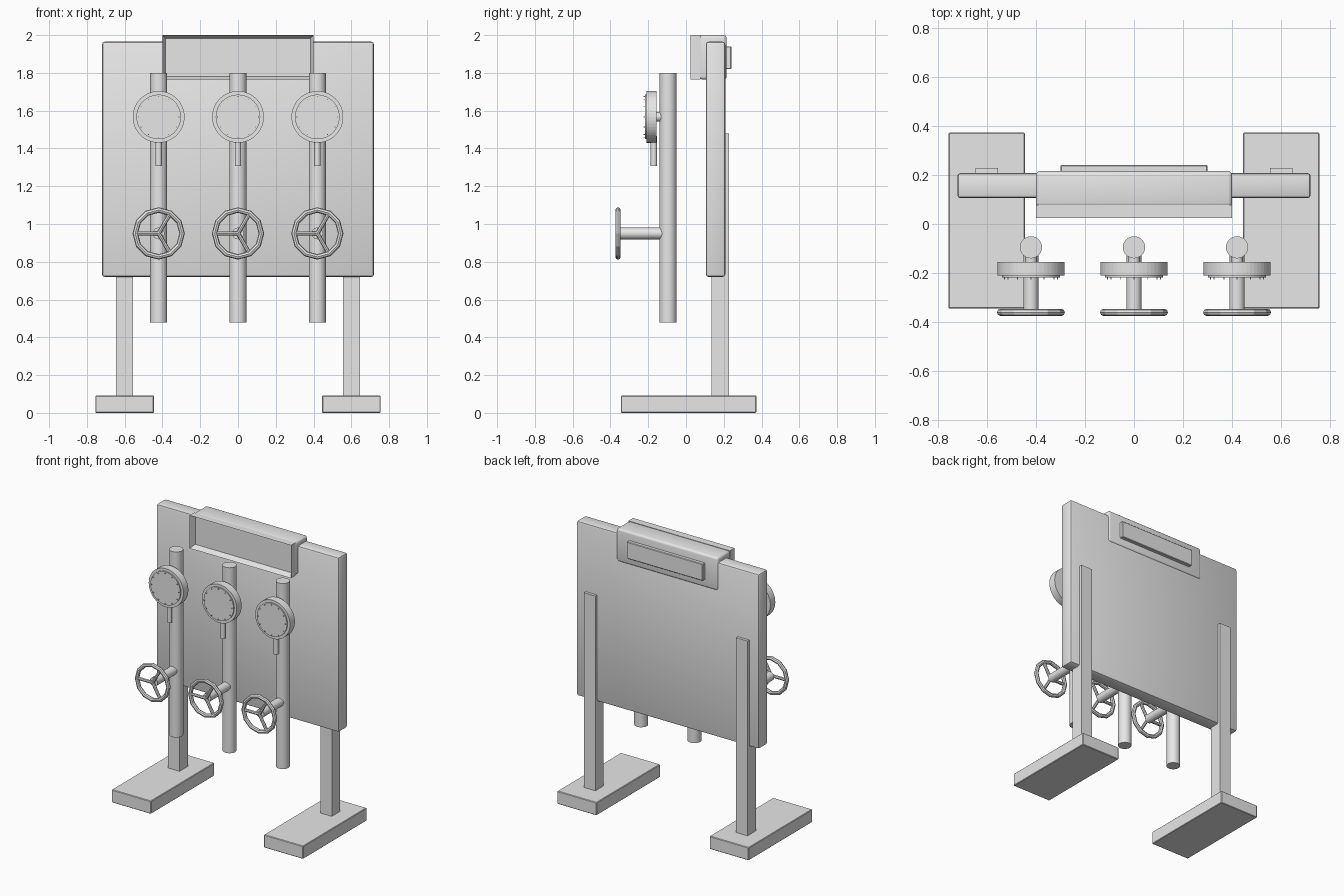
import bpy, bmesh, math
from mathutils import Matrix, Vector

if "Cube" in bpy.data.objects:
    bpy.data.objects.remove(bpy.data.objects["Cube"], do_unlink=True)

grey = bpy.data.materials.new("light grey")
grey.use_nodes = True
grey.diffuse_color = (0.8, 0.8, 0.8, 1)
grey.node_tree.nodes["Principled BSDF"].inputs["Base Color"].default_value = (0.8, 0.8, 0.8, 1)


def finish(name, bm, smooth=False):
    bmesh.ops.recalc_face_normals(bm, faces=bm.faces)
    mesh = bpy.data.meshes.new(name)
    bm.to_mesh(mesh)
    bm.free()
    mesh.materials.append(grey)
    obj = bpy.data.objects.new(name, mesh)
    bpy.context.collection.objects.link(obj)
    if smooth:
        bpy.ops.object.select_all(action='DESELECT')
        obj.select_set(True)
        bpy.context.view_layer.objects.active = obj
        bpy.ops.object.shade_smooth_by_angle(angle=math.radians(35))
    return obj


def add_box(bm, low, high):
    low, high = Vector(low), Vector(high)
    matrix = Matrix.Translation((low + high) / 2) @ Matrix.Diagonal((*(high - low), 1))
    return bmesh.ops.create_cube(bm, size=1, matrix=matrix)


def box(name, low, high, bevel=0, segments=2):
    bm = bmesh.new()
    add_box(bm, low, high)
    if bevel:
        bmesh.ops.bevel(bm, geom=bm.edges[:], offset=bevel, segments=segments,
                        profile=0.5, affect='EDGES')
    return finish(name, bm, smooth=bool(bevel))


def rod(name, start, end, radius, sides=32, smooth=True):
    start, end = Vector(start), Vector(end)
    axis = end - start
    turn = axis.to_track_quat('Z', 'Y').to_matrix().to_4x4()
    bm = bmesh.new()
    bmesh.ops.create_cone(bm, cap_ends=True, segments=sides, radius1=radius, radius2=radius,
                          depth=axis.length,
                          matrix=Matrix.Translation((start + end) / 2) @ turn)
    return finish(name, bm, smooth)


def wheel_rim(name, center, radius, tube, around=12, sides=8):
    # Ring of tube sections swept about the y axis
    bm = bmesh.new()
    rings = []
    for i in range(around):
        spin = Matrix.Rotation(math.tau * i / around, 3, 'Y')
        ring = []
        for j in range(sides):
            a = math.tau * j / sides
            point = Vector((radius + tube * math.cos(a), tube * math.sin(a), 0))
            ring.append(bm.verts.new(Vector(center) + spin @ point))
        rings.append(ring)
    for i in range(around):
        a, b = rings[i], rings[(i + 1) % around]
        for j in range(sides):
            k = (j + 1) % sides
            bm.faces.new((a[j], a[k], b[k], b[j]))
    return finish(name, bm)


# Board on two legs with long feet
box("board", (-0.72, 0.105, 0.72), (0.72, 0.208, 1.965), 0.014)
for side, s in (("left", 1), ("right", -1)):
    x = 0.6 * s
    box(side + "_leg", (x - 0.045, 0.135, 0.05), (x + 0.045, 0.228, 1.48))
    box(side + "_foot", (x - 0.155, -0.345, 0), (x + 0.155, 0.372, 0.092), 0.004, 1)

# Header box, its open front frame and back plate
box("header_box", (-0.4, 0.07, 1.765), (0.4, 0.215, 2), 0.016, 3)
box("header_back_plate", (-0.3, 0.2, 1.82), (0.3, 0.24, 1.94), 0.004, 1)
bm = bmesh.new()
add_box(bm, (-0.4, 0.025, 1.765), (0.4, 0.077, 2))
front = min(bm.faces, key=lambda f: f.calc_center_median().y)
bmesh.ops.inset_region(bm, faces=[front], thickness=0.024)
bmesh.ops.translate(bm, verts=front.verts, vec=(0, 0.042, 0))
finish("header_frame", bm)

# Three pipes, each with a gauge and a handwheel valve
for label, x in (("right", -0.42), ("middle", 0), ("left", 0.42)):
    rod(label + "_pipe", (x, -0.095, 0.478), (x, -0.095, 1.8), 0.045)

    # Gauge
    z = 1.567
    rod(label + "_gauge_mount", (x, -0.12, z), (x, -0.17, z), 0.025, 16)
    rod(label + "_gauge_case", (x, -0.155, z), (x, -0.21, z), 0.137, 48, False)
    rod(label + "_gauge_face", (x, -0.2, z), (x, -0.218, z), 0.118, 48)
    rod(label + "_gauge_stem", (x, -0.17, 1.308), (x, -0.17, z - 0.1), 0.017, 16)
    bm = bmesh.new()
    for i in range(12):
        a = math.tau * i / 12
        tx, tz = x + 0.108 * math.cos(a), z + 0.108 * math.sin(a)
        add_box(bm, (tx - 0.002, -0.226, tz - 0.002), (tx + 0.002, -0.217, tz + 0.002))
    finish(label + "_gauge_ticks", bm)

    # Valve shaft, rim and three spokes
    z, y = 0.95, -0.36
    rod(label + "_valve_shaft", (x, -0.1, z), (x, -0.35, z), 0.031, 24)
    wheel_rim(label + "_wheel_rim", (x, y, z), 0.124, 0.0145)
    for i in range(3):
        a = math.pi + math.tau * i / 3
        tip = (x + 0.122 * math.cos(a), y, z + 0.122 * math.sin(a))
        rod(f"{label}_wheel_spoke_{i + 1}", (x, y, z), tip, 0.011, 8)
